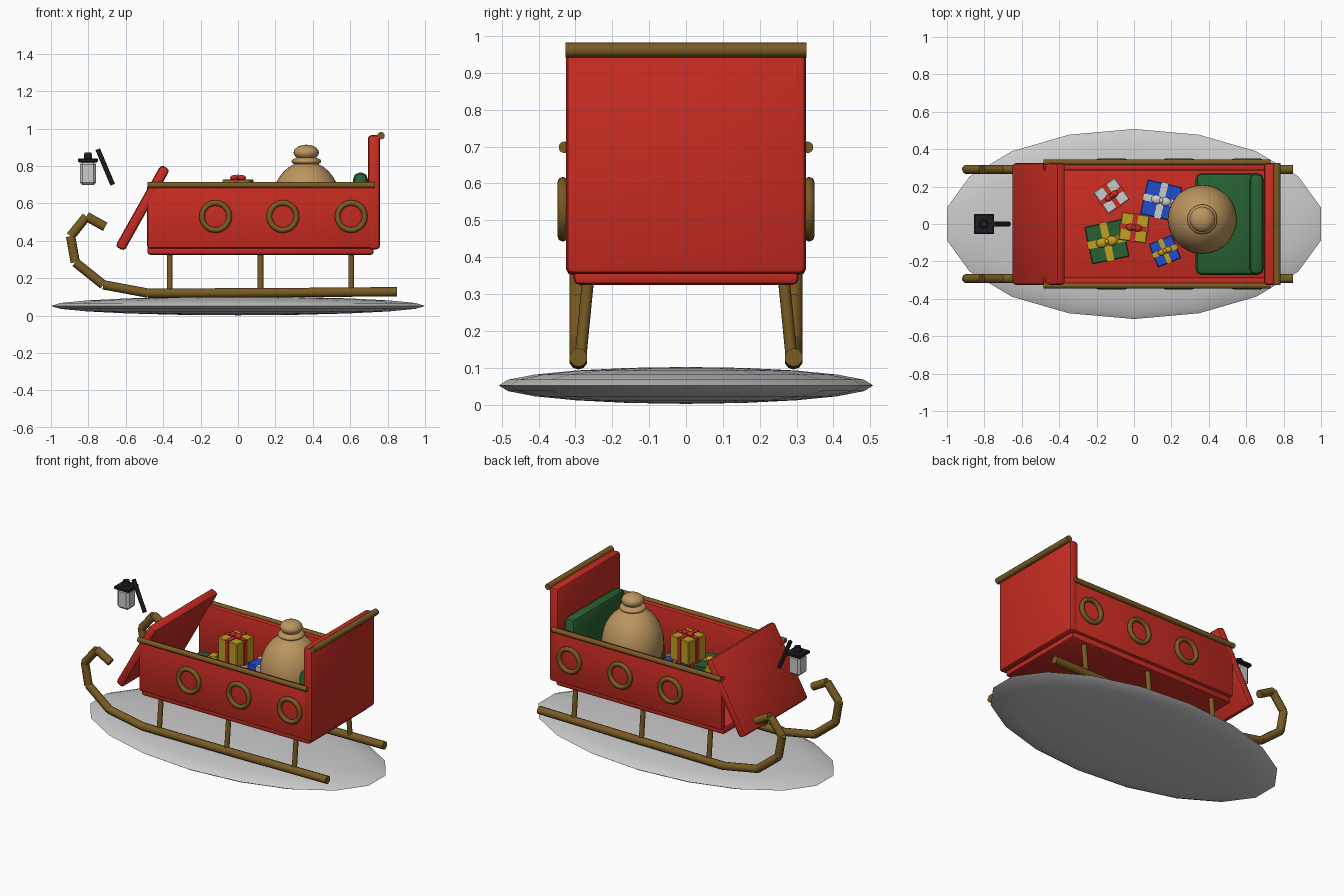
import bpy, bmesh, math
from mathutils import Vector, Matrix

if "Cube" in bpy.data.objects:
    bpy.data.objects.remove(bpy.data.objects["Cube"])

COLOURS = {
    "red": (0.58, 0.025, 0.016), "bronze": (0.19, 0.105, 0.017),
    "green": (0.02, 0.12, 0.032), "blue": (0.015, 0.075, 0.6),
    "gold": (0.55, 0.35, 0.015), "silver": (0.6, 0.6, 0.6),
    "tan": (0.5, 0.3, 0.115), "black": (0.012, 0.012, 0.014)}
MATS = {}
for n, c in COLOURS.items():
    MATS[n] = bpy.data.materials.new(n)
    MATS[n].diffuse_color = (*c, 1)


def finish(bm, name, colour, matrix=Matrix(), angle=35):
    bm.transform(matrix)
    bmesh.ops.recalc_face_normals(bm, faces=bm.faces)
    me = bpy.data.meshes.new(name)
    bm.to_mesh(me)
    bm.free()
    ob = bpy.data.objects.new(name, me)
    me.materials.append(MATS[colour])
    bpy.context.collection.objects.link(ob)
    bpy.ops.object.select_all(action='DESELECT')
    ob.select_set(True)
    bpy.context.view_layer.objects.active = ob
    bpy.ops.object.shade_smooth_by_angle(angle=math.radians(angle))
    return ob


def box(name, colour, centre, size, bevel=0.0, rot=Matrix(), segs=2):
    bm = bmesh.new()
    bmesh.ops.create_cube(bm, size=1, matrix=Matrix.Diagonal((*size, 1)))
    if bevel:
        bmesh.ops.bevel(bm, geom=bm.edges[:], offset=bevel, segments=segs,
                        profile=0.5, affect='EDGES')
    return finish(bm, name, colour, Matrix.Translation(centre) @ rot)


def ball(name, colour, centre, radii, segs=16, rings=10, rot=Matrix()):
    bm = bmesh.new()
    bmesh.ops.create_uvsphere(bm, u_segments=segs, v_segments=rings, radius=1)
    return finish(bm, name, colour,
                  Matrix.Translation(centre) @ rot @ Matrix.Diagonal((*radii, 1)), 60)


def rod(name, colour, a, b, r, r2=None, segs=10):
    a, b = Vector(a), Vector(b)
    bm = bmesh.new()
    bmesh.ops.create_cone(bm, cap_ends=True, segments=segs, radius1=r,
                          radius2=r if r2 is None else r2, depth=(b - a).length)
    q = (b - a).to_track_quat('Z', 'Y').to_matrix().to_4x4()
    return finish(bm, name, colour, Matrix.Translation((a + b) / 2) @ q, 50)


def ring(name, colour, centre, major, minor, n=20, m=8, rot=Matrix()):
    bm = bmesh.new()
    g = [[bm.verts.new(((major + minor * math.cos(v)) * math.cos(u),
                        (major + minor * math.cos(v)) * math.sin(u),
                        minor * math.sin(v)))
          for v in (j * math.tau / m for j in range(m))]
         for u in (i * math.tau / n for i in range(n))]
    for i in range(n):
        for j in range(m):
            bm.faces.new((g[i][j], g[(i + 1) % n][j],
                          g[(i + 1) % n][(j + 1) % m], g[i][(j + 1) % m]))
    return finish(bm, name, colour, Matrix.Translation(centre) @ rot, 60)


# Snow mound
ball("snow_mound", "silver", (0, 0, 0.052), (1.015, 0.508, 0.05), 18, 10)

# Runners, struts, side walls, rails and side rings, mirrored in y
path = [(0.85, 0.128), (0.24, 0.123), (-0.48, 0.12), (-0.72, 0.165), (-0.87, 0.285),
        (-0.895, 0.425), (-0.81, 0.53), (-0.71, 0.475)]
turn = Matrix.Rotation(math.pi / 2, 4, 'X')
for s, side in ((-1, "near"), (1, "far")):
    for i, (p, q) in enumerate(zip(path, path[1:])):
        rod(f"runner_{side}_{i}", "bronze", (p[0], s * 0.292, p[1]),
            (q[0], s * 0.292, q[1]), 0.025)
    for x in (-0.365, 0.12, 0.605):
        rod(f"strut_{side}", "bronze", (x, s * 0.287, 0.12), (x, s * 0.265, 0.345), 0.016)
    box(f"side_wall_{side}", "red", (0.122, s * 0.305, 0.53), (1.215, 0.04, 0.34), 0.012)
    rod(f"side_rail_{side}", "bronze", (-0.485, s * 0.33, 0.698),
        (0.73, s * 0.33, 0.698), 0.016)
    for x in (-0.12, 0.24, 0.605):
        ring(f"side_ring_{side}", "bronze", (x, s * 0.334, 0.53), 0.073, 0.015, rot=turn)

# Floor, back panel with rail, slanted front panel
box("floor", "red", (0.12, 0, 0.35), (1.21, 0.61, 0.05), 0.015)
box("back_panel", "red", (0.727, 0, 0.66), (0.065, 0.652, 0.61), 0.018)
rod("back_rail", "bronze", (0.765, -0.327, 0.962), (0.765, 0.327, 0.962), 0.02)
box("front_panel", "red", (-0.51, 0, 0.576), (0.055, 0.652, 0.5), 0.018,
    Matrix.Rotation(math.radians(29.3), 4, 'Y'))

# Bench
box("seat_cushion", "green", (0.51, 0, 0.435), (0.36, 0.545, 0.13), 0.03)
box("seat_back", "green", (0.655, 0, 0.57), (0.078, 0.545, 0.39), 0.034)

# Sack
ball("sack", "tan", (0.365, 0.025, 0.6), (0.185, 0.185, 0.225), 28, 18)
ball("sack_tie", "tan", (0.365, 0.025, 0.825), (0.08, 0.08, 0.025), 20, 10)
ball("sack_top", "tan", (0.365, 0.025, 0.872), (0.068, 0.068, 0.042), 20, 10)


# Presents: box, two crossing ribbons and a bow
def present(name, colour, trim, bow, x, y, z, size, height, deg):
    r = Matrix.Rotation(math.radians(deg), 4, 'Z')
    zc, w, e = z + height / 2, size * 0.19, 0.008
    box(name, colour, (x, y, zc), (size, size, height), 0.005, r, 1)
    box(name + "_ribbon_a", trim, (x, y, zc), (size + e, w, height + e), 0, r)
    box(name + "_ribbon_b", trim, (x, y, zc), (w, size + e, height + e), 0, r)
    top = z + height + 0.012
    for s in (-1, 1):
        d = r @ Vector((s * size * 0.13, 0, 0))
        ball(name + "_bow", bow, (x + d.x, y + d.y, top),
             (size * 0.16, size * 0.13, 0.015), 10, 6, r)
    ball(name + "_knot", bow, (x, y, top + 0.004), (0.014, 0.014, 0.014), 10, 6)


present("green_present", "green", "gold", "gold", -0.145, -0.095, 0.372, 0.205, 0.19, 12)
present("silver_present", "silver", "red", "red", -0.12, 0.15, 0.372, 0.14, 0.13, 35)
present("blue_present", "blue", "silver", "silver", 0.145, 0.125, 0.372, 0.19, 0.17, -13)
present("small_blue_present", "blue", "gold", "gold", 0.165, -0.145, 0.372, 0.135, 0.12, 22)
present("gold_present", "gold", "red", "red", 0, -0.02, 0.57, 0.15, 0.155, -8)

# Lantern and its arm
rod("lantern_arm", "black", (-0.75, 0, 0.89), (-0.67, 0, 0.70), 0.013)
box("lantern_glass", "silver", (-0.802, 0, 0.76), (0.085, 0.085, 0.125), 0.014, segs=1)
box("lantern_cap", "black", (-0.802, 0, 0.83), (0.106, 0.106, 0.02), 0.004, segs=1)
rod("lantern_knob", "black", (-0.802, 0, 0.838), (-0.802, 0, 0.872), 0.024, 0.02)

for m in bpy.data.materials:
    if m.users and not m.is_grease_pencil:
        m.use_nodes = True
        m.node_tree.nodes["Principled BSDF"].inputs["Base Color"].default_value = m.diffuse_color
